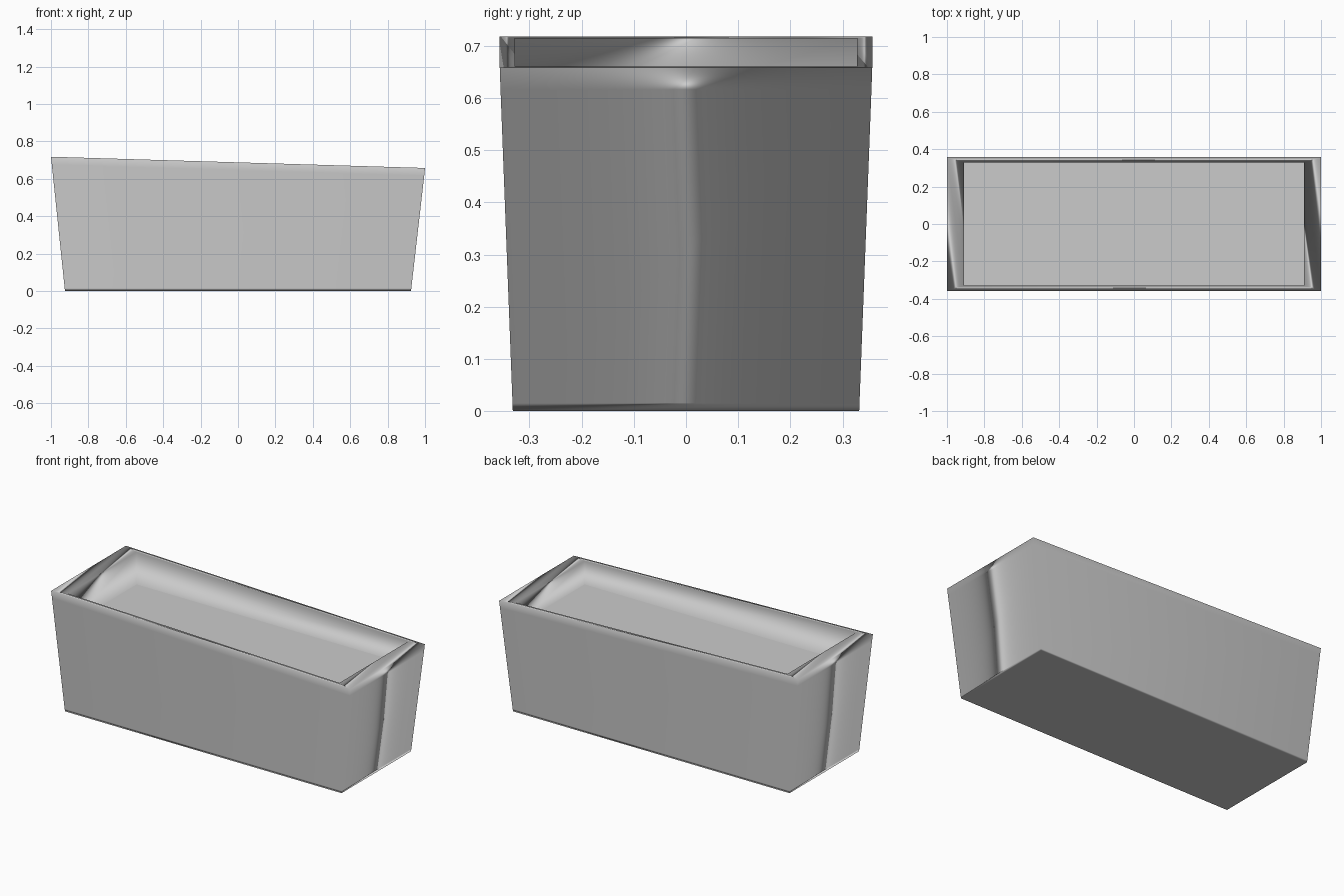
import bpy, bmesh

if "Cube" in bpy.data.objects:
    bpy.data.objects.remove(bpy.data.objects["Cube"])


def finish(name, bm, smooth):
    bmesh.ops.recalc_face_normals(bm, faces=bm.faces)
    for f in bm.faces:
        f.smooth = smooth
    me = bpy.data.meshes.new(name)
    bm.to_mesh(me)
    bm.free()
    ob = bpy.data.objects.new(name, me)
    bpy.context.collection.objects.link(ob)
    return ob


def ring(bm, hx, hy, z_of_x):
    corners = [(-hx, -hy), (hx, -hy), (hx, hy), (-hx, hy)]
    return [bm.verts.new((x, y, z_of_x(x))) for x, y in corners]


def rim(x):
    return 0.688 - 0.03 * x     # rim slopes down towards +x


def outer(t, z_of_x):
    # half sizes of the tapered outside at height fraction t
    return 0.925 + 0.075 * t, 0.332 + 0.025 * t, z_of_x


# Planter shell: tapered outside with support loops, rim, straight inside
bm = bmesh.new()
sections = [
    outer(0, lambda x: 0.0),
    outer(0.022, lambda x: 0.015),
    outer(0.94, lambda x: rim(x) - 0.042),
    outer(1, rim),
    (0.908, 0.328, rim),
    (0.908, 0.328, lambda x: 0.515),
]
rings = [ring(bm, *s) for s in sections]
for a, b in zip(rings, rings[1:]):
    for i in range(4):
        j = (i + 1) % 4
        bm.faces.new((a[i], a[j], b[j], b[i]))
bm.faces.new(rings[0])
bm.faces.new(rings[-1])
shell = finish("planter_shell", bm, True)
wn = shell.modifiers.new("soft_shading", 'WEIGHTED_NORMAL')
wn.weight = 60

# Flat soil surface inside
bm = bmesh.new()
bm.faces.new(ring(bm, 0.908, 0.328, lambda x: 0.52))
soil = finish("soil", bm, False)
if soil.data.polygons[0].normal.z < 0:
    soil.data.flip_normals()
